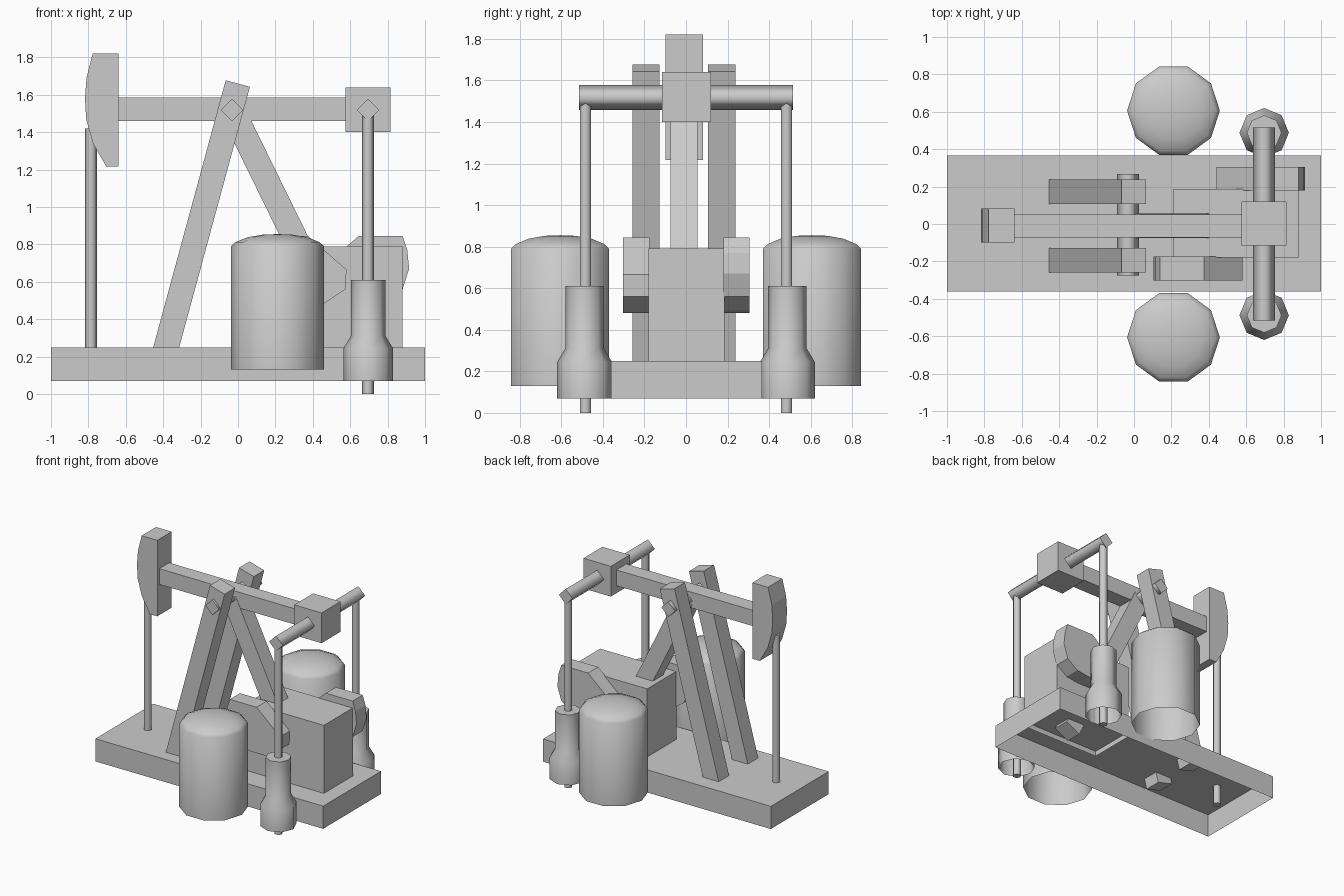
import bpy, bmesh, math
from mathutils import Matrix, Vector

if "Cube" in bpy.data.objects:
    bpy.data.objects.remove(bpy.data.objects["Cube"])

Y0 = -0.008  # lengthwise centre line of the moving parts


def finish(name, bm):
    bmesh.ops.recalc_face_normals(bm, faces=bm.faces)
    mesh = bpy.data.meshes.new(name)
    bm.to_mesh(mesh)
    bm.free()
    ob = bpy.data.objects.new(name, mesh)
    bpy.context.collection.objects.link(ob)
    return ob


def extrude_xz(name, pts, y0, y1, smooth=False):
    """Side profile in x/z, given thickness from y0 to y1."""
    bm = bmesh.new()
    a = [bm.verts.new((x, y0, z)) for x, z in pts]
    b = [bm.verts.new((x, y1, z)) for x, z in pts]
    bm.faces.new(a)
    bm.faces.new(b[::-1])
    n = len(pts)
    for i in range(n):
        j = (i + 1) % n
        bm.faces.new((a[i], b[i], b[j], a[j])).smooth = smooth
    return finish(name, bm)


def box(name, x0, x1, y0, y1, z0, z1, open_bottom=False):
    ob = extrude_xz(name, [(x0, z0), (x1, z0), (x1, z1), (x0, z1)], y0, y1)
    if open_bottom:
        bm = bmesh.new()
        bm.from_mesh(ob.data)
        low = [f for f in bm.faces if f.normal.z < -0.9]
        bmesh.ops.delete(bm, geom=low, context='FACES_ONLY')
        bm.to_mesh(ob.data)
        bm.free()
    return ob


def strut(name, p, q, width, y0, y1):
    """Square-ended bar between two x/z points."""
    p, q = Vector(p), Vector(q)
    d = (q - p).normalized()
    s = Vector((-d.y, d.x)) * width / 2
    return extrude_xz(name, [p - s, q - s, q + s, p + s], y0, y1)


def lathe(name, profile, sides, loc, along_y=False, open_bottom=False):
    """Turned shape from (radius, height) points, smooth sides, flat caps."""
    bm = bmesh.new()
    rings = []
    for r, h in profile:
        if r == 0:
            rings.append([bm.verts.new((0, 0, h))] * sides)
        else:
            rings.append([bm.verts.new((r * math.cos(2 * math.pi * i / sides),
                                        r * math.sin(2 * math.pi * i / sides), h))
                          for i in range(sides)])
    for lo, hi in zip(rings, rings[1:]):
        for i in range(sides):
            j = (i + 1) % sides
            vs = [lo[i], lo[j], hi[j], hi[i]]
            bm.faces.new(vs[:3] if hi[i] is hi[j] else vs).smooth = True
    if not open_bottom:
        bm.faces.new(rings[0][::-1])
    if profile[-1][0] > 0:
        bm.faces.new(rings[-1])
    m = Matrix.Rotation(-math.pi / 2, 4, 'X') if along_y else Matrix()
    bm.transform(Matrix.Translation(loc) @ m)
    return finish(name, bm)


# Hollow base and engine housing
box("base", -1, 1, -0.36, 0.365, 0.07, 0.25, True)
box("engine_housing", 0.21, 0.88, -0.18, 0.186, 0.21, 0.79, True)

# Slanted front legs and rear brace
for side, y0, y1 in (("right", -0.258, -0.128), ("left", 0.107, 0.238)):
    strut("leg_" + side, (-0.40, 0.19), (-0.001, 1.66), 0.134, y0, y1)
strut("rear_brace", (0.62, 0.19), (-0.03, 1.515), 0.134, -0.074, 0.056)

# Walking beam, rear block and horse head
box("walking_beam", -0.645, 0.58, -0.072, 0.052, 1.46, 1.585)
box("rear_block", 0.575, 0.815, -0.116, 0.121, 1.40, 1.64)
head = [(-0.64, 1.82), (-0.777, 1.82), (-0.81, 1.69), (-0.818, 1.58),
        (-0.812, 1.47), (-0.775, 1.34), (-0.705, 1.217), (-0.64, 1.217)]
extrude_xz("beam_head", head, -0.098, 0.082)

# Four-sided pivot axle and cross bar
lathe("pivot_axle", [(0.06, -0.272), (0.06, 0.272)], 4, (-0.032, -0.004, 1.518), True)
lathe("cross_bar", [(0.06, -0.516), (0.06, 0.516)], 4, (0.695, 0, 1.518), True)

# Well rod under the head
lathe("well_rod", [(0.031, 0.10), (0.031, 1.42)], 6, (-0.786, Y0, 0))

# Crank weights, the far one turned the other way
crank = [(0.44, 0.665), (0.645, 0.845), (0.88, 0.845), (0.905, 0.77), (0.915, 0.67),
         (0.88, 0.56), (0.79, 0.495), (0.69, 0.481), (0.565, 0.481), (0.445, 0.56)]
extrude_xz("crank_weight_left", crank, 0.18, 0.306)
extrude_xz("crank_weight_right", [(1.02 - x, z) for x, z in crank], -0.302, -0.175)

# Tanks, pump cylinders and their rods on both sides
for side, s in (("right", -1), ("left", 1)):
    lathe("tank_" + side, [(0.248, 0.13), (0.248, 0.79), (0.225, 0.812), (0.16, 0.838),
                           (0.08, 0.852), (0, 0.855)],
          10, (0.211, s * 0.606, 0), open_bottom=True)
    lathe("pump_cylinder_" + side, [(0.132, 0.07), (0.132, 0.245), (0.093, 0.31), (0.093, 0.61)],
          8, (0.696, s * 0.488, 0), open_bottom=True)
    lathe("pump_rod_" + side, [(0.031, 0), (0.031, 1.5)], 6, (0.695, s * 0.484, 0))
